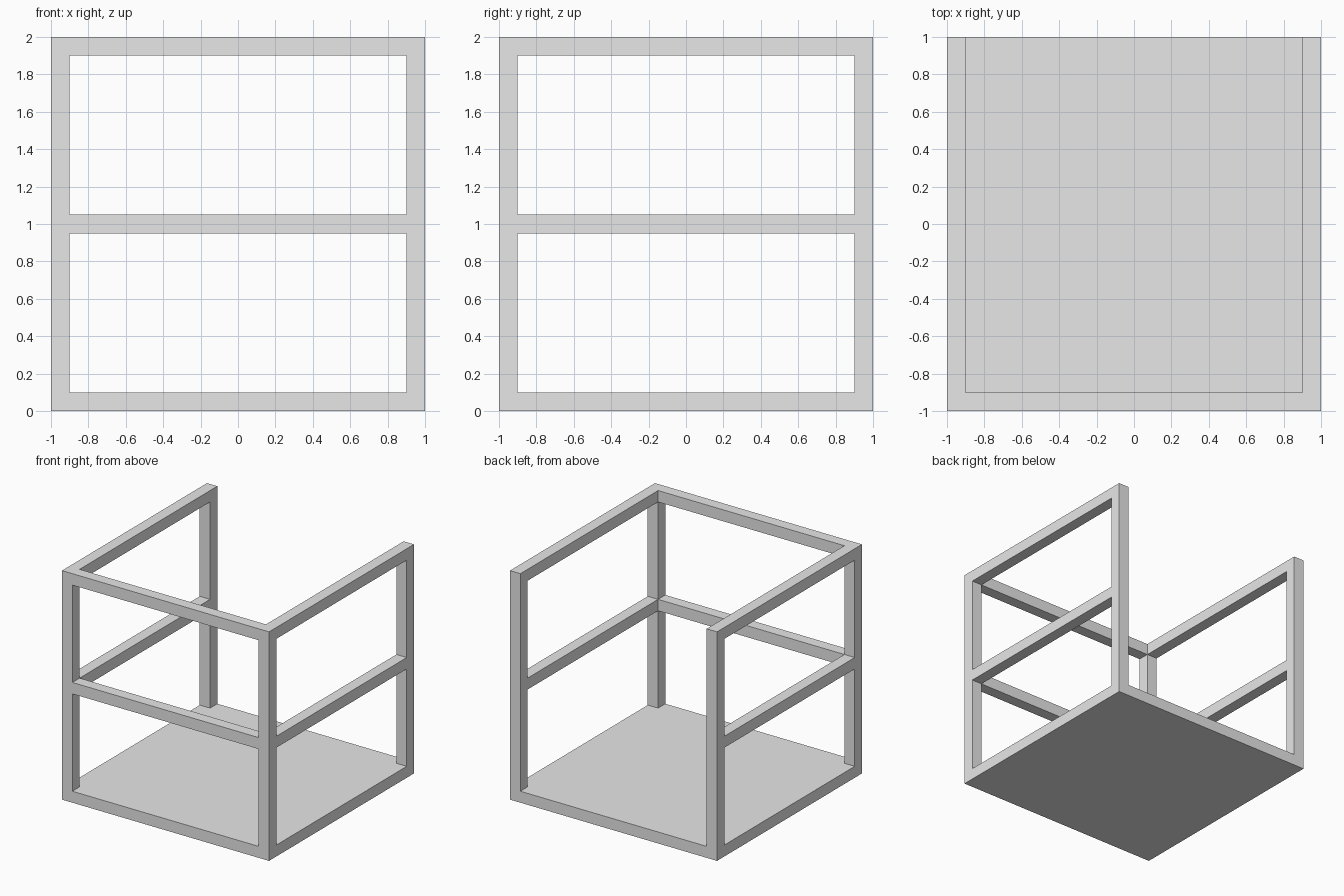
import bpy
from mathutils import Vector

default = bpy.data.objects.get("Cube")
if default:
    bpy.data.objects.remove(default, do_unlink=True)

OUT = 1.0     # half width of the block
INN = 0.9     # half width inside the bars
FAR = 1.2     # cutters overshoot to here
OPENINGS = ((0.1, 0.95), (1.05, 1.9))   # heights between the rails

grey = bpy.data.materials.new("light grey")
grey.use_nodes = True
colour = (0.8, 0.8, 0.8, 1)
grey.diffuse_color = colour
grey.node_tree.nodes["Principled BSDF"].inputs["Base Color"].default_value = colour


def box(name, low, high):
    """Axis-aligned box between two corners."""
    bpy.ops.mesh.primitive_cube_add(size=2)
    obj = bpy.context.object
    obj.name = obj.data.name = name
    low, high = Vector(low), Vector(high)
    for v in obj.data.vertices:
        v.co = [high[i] if v.co[i] > 0 else low[i] for i in range(3)]
    return obj


def carve(target, cutter):
    """Cut one box out of the target, then discard the cutter."""
    mod = target.modifiers.new("cut", "BOOLEAN")
    mod.operation = "DIFFERENCE"
    mod.solver = "EXACT"
    mod.object = cutter
    bpy.context.view_layer.objects.active = target
    bpy.ops.object.modifier_apply(modifier=mod.name)
    bpy.data.objects.remove(cutter, do_unlink=True)


# Solid block that becomes floor slab, corner posts and rails
frame = box("open_frame_with_floor", (-OUT, -OUT, 0), (OUT, OUT, 2))
frame.data.materials.append(grey)

# Interior, open at the top and back
carve(frame, box("interior_cutter", (-INN, -INN, 0.1), (INN, FAR, 2.2)))

# Upper and lower openings in the front and in both sides
for bottom, top in OPENINGS:
    carve(frame, box("front_cutter", (-INN, -FAR, bottom), (INN, 0, top)))
    carve(frame, box("side_cutter", (-FAR, -INN, bottom), (FAR, INN, top)))
